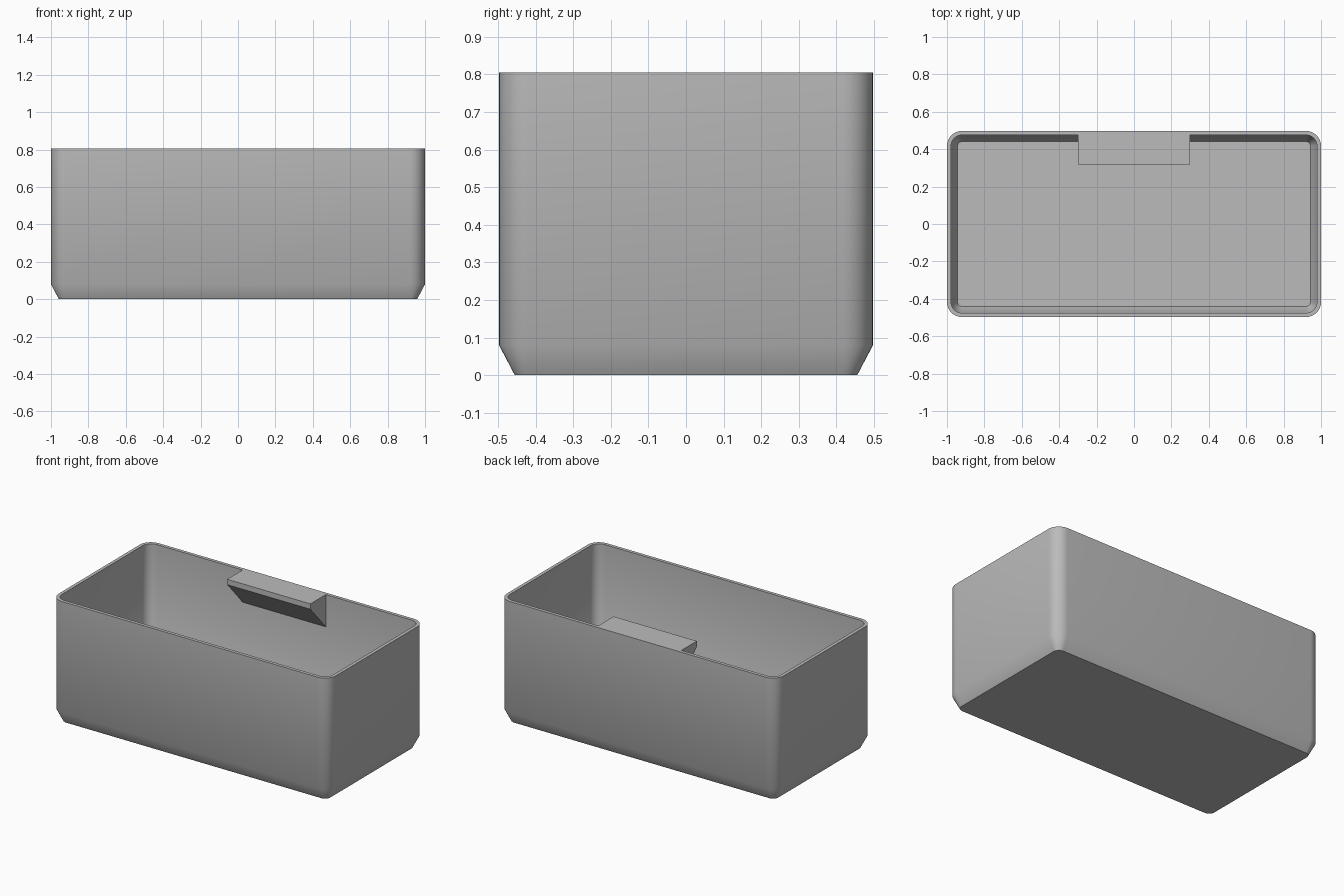
import bpy, bmesh, math

cube = bpy.data.objects.get("Cube")
if cube:
    bpy.data.objects.remove(cube, do_unlink=True)

HALF_X, HALF_Y, HEIGHT = 1.0, 0.4975, 0.805
RADIUS, WALL, SEGMENTS = 0.08, 0.022, 8

grey = bpy.data.materials.new("plain grey")
grey.use_nodes = True
grey.diffuse_color = (0.5, 0.5, 0.5, 1)
grey.node_tree.nodes["Principled BSDF"].inputs["Base Color"].default_value = (0.5, 0.5, 0.5, 1)


def finish(name, bm):
    bmesh.ops.recalc_face_normals(bm, faces=bm.faces)
    mesh = bpy.data.meshes.new(name)
    bm.to_mesh(mesh)
    bm.free()
    mesh.materials.append(grey)
    obj = bpy.data.objects.new(name, mesh)
    bpy.context.collection.objects.link(obj)
    return obj


def rounded_ring(bm, inset, z):
    """Rounded rectangle of vertices, set in from the outer wall."""
    r = RADIUS - inset
    cx, cy = HALF_X - RADIUS, HALF_Y - RADIUS
    ring = []
    for corner, (sx, sy) in enumerate([(1, 1), (-1, 1), (-1, -1), (1, -1)]):
        for i in range(SEGMENTS + 1):
            a = math.pi / 2 * (corner + i / SEGMENTS)
            ring.append(bm.verts.new((sx * cx + r * math.cos(a), sy * cy + r * math.sin(a), z)))
    return ring


# Open bin: rings run up the outside, over the rim and down the inside
bm = bmesh.new()
profile = [(0.042, 0), (0, 0.08), (0, HEIGHT), (WALL, HEIGHT), (WALL, 0.085), (0.057, WALL)]
rings = [rounded_ring(bm, inset, z) for inset, z in profile]
for low, high in zip(rings, rings[1:]):
    for i in range(len(low)):
        j = (i + 1) % len(low)
        bm.faces.new((low[i], low[j], high[j], high[i]))
bm.faces.new(rings[0])
bm.faces.new(rings[-1])
bin_body = finish("bin_body", bm)

# Label ledge: wedge against the inside of the back wall, flush with the rim
bm = bmesh.new()
back, front = HALF_Y - WALL, 0.317
section = [(back, HEIGHT), (front, HEIGHT), (front, HEIGHT - 0.035), (back, HEIGHT - 0.21)]
face = bm.faces.new([bm.verts.new((-0.3, y, z)) for y, z in section])
moved = bmesh.ops.extrude_face_region(bm, geom=[face])["geom"]
bmesh.ops.translate(bm, vec=(0.6, 0, 0), verts=[v for v in moved if isinstance(v, bmesh.types.BMVert)])
finish("label_ledge", bm)

# Smooth corners and base slope, keeping the rim and floor edges sharp
bpy.ops.object.select_all(action='DESELECT')
bin_body.select_set(True)
bpy.context.view_layer.objects.active = bin_body
bpy.ops.object.shade_smooth_by_angle(angle=math.radians(32))
